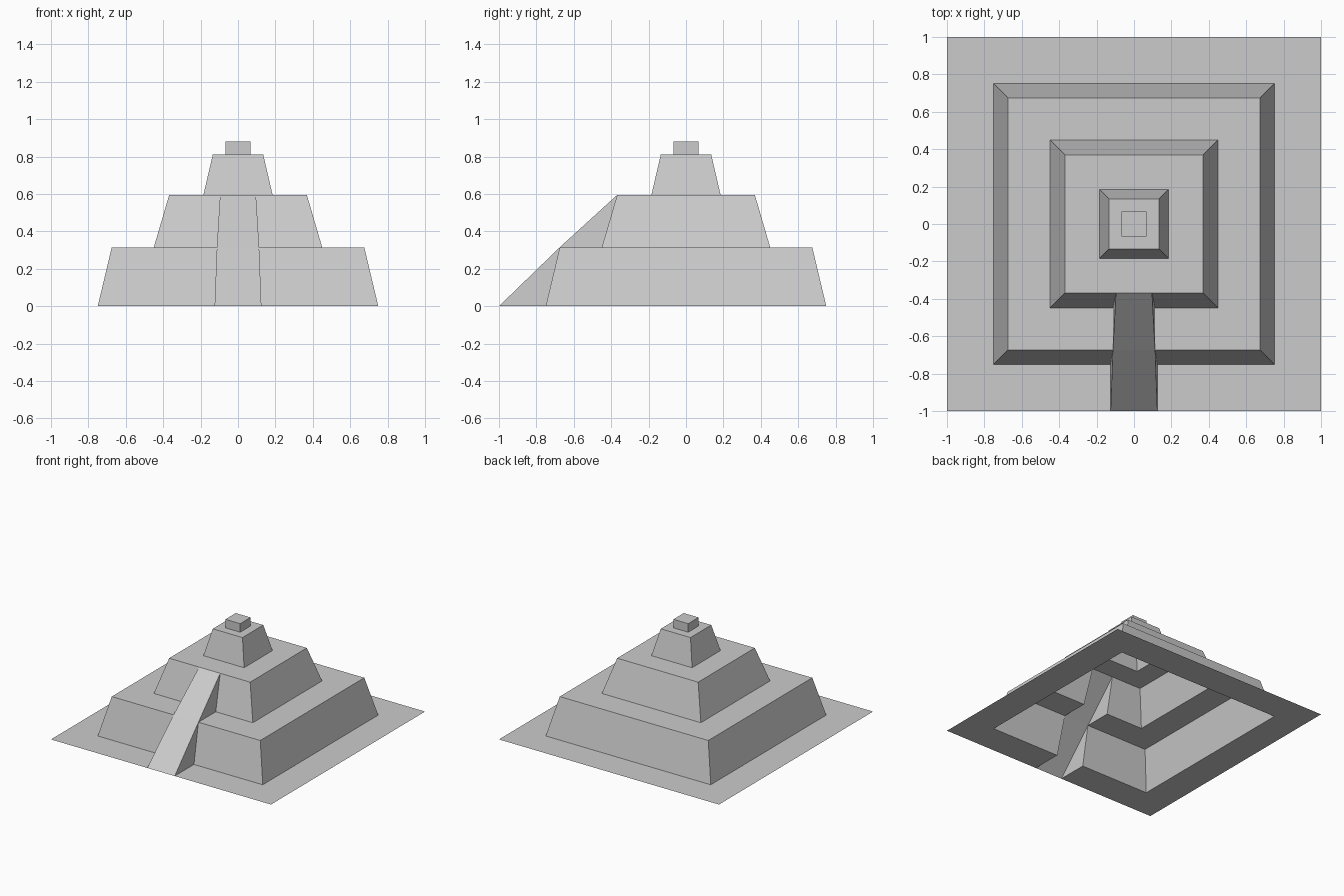
import bpy
import bmesh

cube = bpy.data.objects.get("Cube")
if cube:
    bpy.data.objects.remove(cube, do_unlink=True)

stone = bpy.data.materials.new("stone_grey")
stone.use_nodes = True
colour = (0.6, 0.6, 0.6, 1)
stone.diffuse_color = colour
stone.node_tree.nodes["Principled BSDF"].inputs["Base Color"].default_value = colour


def mirrored_part(name, faces):
    """Make one half from lists of face corners and mirror it across x."""
    bm = bmesh.new()
    for corners in faces:
        bm.faces.new([bm.verts.new(c) for c in corners])
    bmesh.ops.remove_doubles(bm, verts=bm.verts, dist=0.0005)
    mesh = bpy.data.meshes.new(name)
    bm.to_mesh(mesh)
    bm.free()
    mesh.materials.append(stone)
    obj = bpy.data.objects.new(name, mesh)
    bpy.context.collection.objects.link(obj)
    mirror = obj.modifiers.new("mirror", 'MIRROR')
    mirror.use_clip = True
    return obj


def half_loop(r, z, gap):
    """Half a square, from the front gap round to the middle of the back."""
    return [(gap, -r, z), (r, -r, z), (r, r, z), (0, r, z)]


def terrace(name, levels, cap=False):
    """Open square shell through (half width, height, half gap) levels."""
    faces = []
    for lower, upper in zip(levels, levels[1:]):
        a, b = half_loop(*lower), half_loop(*upper)
        faces += [(a[i], a[i + 1], b[i + 1], b[i]) for i in range(3)]
    if cap:
        faces.append(half_loop(*levels[-1]))
    return mirrored_part(name, faces)


# Half widths of the ramp at the ground, lower terrace and upper terrace
G0, G1, G2 = 0.125, 0.113, 0.096
Z1, Z2, Z3, Z4 = 0.315, 0.595, 0.81, 0.88

# Ground apron and stepped, hollow body with a slot for the ramp
terrace("ground_apron", [(1, 0, G0), (0.75, 0, G0)])
terrace("lower_tier", [(0.75, 0, G0), (0.675, Z1, G1), (0.45, Z1, G1)])
terrace("middle_tier", [(0.45, Z1, G1), (0.368, Z2, G2)])

# Uncut upper levels
terrace("middle_floor", [(0.368, Z2, 0), (0.185, Z2, 0)])
terrace("upper_tier", [(0.185, Z2, 0), (0.135, Z3, 0), (0.067, Z3, 0)])
terrace("top_block", [(0.067, Z3, 0), (0.067, Z4, 0)], cap=True)

# Ramp surface and the triangular cheeks that close it against each tier
path = [(G0, -1, 0), (G1, -0.675, Z1), (G2, -0.368, Z2)]
feet = [(G0, -0.75, 0), (G1, -0.45, Z1)]
ramp_faces = []
for low, high, foot in zip(path, path[1:], feet):
    ramp_faces.append([(0, *low[1:]), low, high, (0, *high[1:])])
    ramp_faces.append([low, foot, high])
mirrored_part("ramp", ramp_faces)
